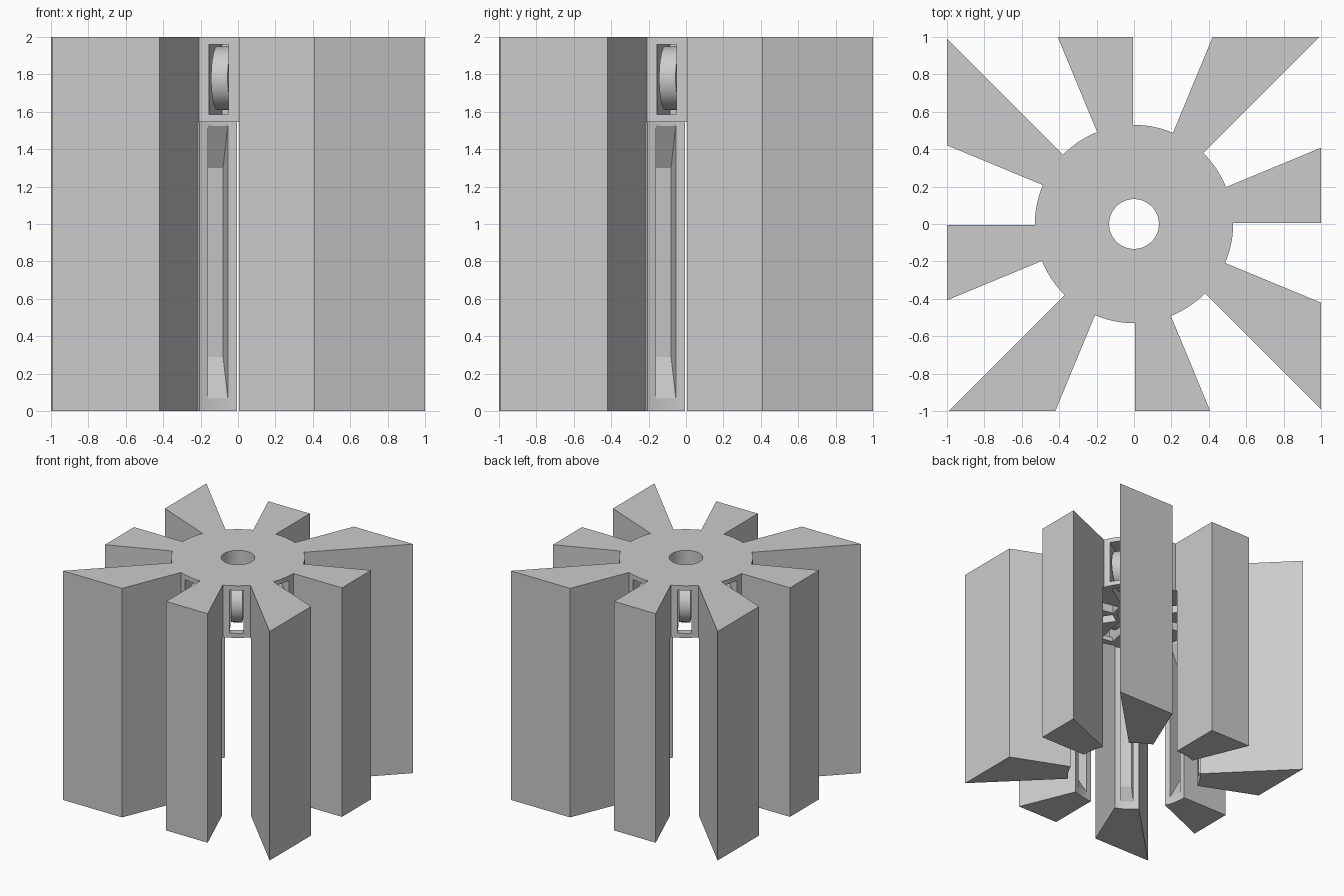
import bpy, math
from mathutils import Matrix, Vector

cube = bpy.data.objects.get("Cube")
if cube:
    bpy.data.objects.remove(cube, do_unlink=True)

GREY = (0.6, 0.6, 0.6, 1)
HUB_R, BORE_R, CORE_R, HUB_Z = 0.53, 0.133, 0.55, 1.545
GAP = 0.006

grey = bpy.data.materials.new("plain grey")
grey.use_nodes = True
grey.diffuse_color = GREY
grey.node_tree.nodes["Principled BSDF"].inputs["Base Color"].default_value = GREY


def prism(name, outline, vec, matrix=Matrix()):
    """Extrude a closed 3D outline along vec."""
    pts = [Vector(p) for p in outline]
    n = len(pts)
    verts = [matrix @ p for p in pts] + [matrix @ (p + Vector(vec)) for p in pts]
    faces = [list(range(n))[::-1], list(range(n, 2 * n))]
    faces += [[i, (i + 1) % n, n + (i + 1) % n, n + i] for i in range(n)]
    mesh = bpy.data.meshes.new(name)
    mesh.from_pydata([tuple(v) for v in verts], [], faces)
    mesh.materials.append(grey)
    obj = bpy.data.objects.new(name, mesh)
    bpy.context.collection.objects.link(obj)
    # Make normals point outward
    import bmesh
    bm = bmesh.new()
    bm.from_mesh(mesh)
    bmesh.ops.recalc_face_normals(bm, faces=bm.faces)
    bm.to_mesh(mesh)
    bm.free()
    return obj


def circle(r, z, n=96):
    return [(r * math.cos(2 * math.pi * i / n), r * math.sin(2 * math.pi * i / n), z)
            for i in range(n)]


def turn(deg):
    return Matrix.Rotation(math.radians(deg), 4, 'Z')


def radial_slot(name, profile, width, deg):
    """Profile in (radius, height), centred across the given direction."""
    return prism(name, [(r, -width / 2, z) for r, z in profile], (0, width, 0), turn(deg))


def gap_outline(half=math.radians(11.25), steps=10):
    """Sector between two legs, bounded inside by the round hub."""
    def on_edge(r, side):
        a = half + math.asin(GAP / r)
        return (r * math.cos(a), side * r * math.sin(a), -0.1)
    a = half + math.asin(GAP / HUB_R)
    arc = [(HUB_R * math.cos(t), HUB_R * math.sin(t), -0.1)
           for t in (a - 2 * a * i / steps for i in range(steps + 1))]
    return arc + [on_edge(2, -1), on_edge(2, 1)]


# Solid block
body = prism("slotted_body", [(-1, -1, 0), (1, -1, 0), (1, 1, 0), (-1, 1, 0)], (0, 0, 2))

# Cutters: open core under the hub, central bore, gaps, wheel wells, leg grooves
cutters = [prism("core_cutter", circle(CORE_R, -0.1), (0, 0, HUB_Z + 0.1)),
           prism("bore_cutter", circle(BORE_R, 1), (0, 0, 2))]
well = [(0.17, 1.4), (0.47, 1.4), (0.47, 1.585), (0.7, 1.585), (0.7, 1.96), (0.17, 1.96)]
groove = [(0.5, 0.02), (0.54, 0.055), (0.68, 0.29), (0.68, 1.3), (0.54, 1.54), (0.5, 1.54)]
for k in range(8):
    mid = 45 * k
    cutters.append(prism("gap_cutter", gap_outline(), (0, 0, 2.2), turn(mid + 33.75)))
    cutters.append(radial_slot("well_cutter", well, 0.108, mid + 33.75))
    cutters.append(radial_slot("groove_cutter", groove, 0.107, mid + 11.25))

for c in cutters:
    c.hide_render = True
    mod = body.modifiers.new(c.name, 'BOOLEAN')
    mod.operation = 'DIFFERENCE'
    mod.solver = 'EXACT'
    mod.object = c
bpy.context.view_layer.update()
cut_mesh = bpy.data.meshes.new_from_object(
    body.evaluated_get(bpy.context.evaluated_depsgraph_get()))
body.modifiers.clear()
body.data = cut_mesh
for c in cutters:
    bpy.data.objects.remove(c, do_unlink=True)

# Wheels inside the hub windows
wheels = []
for k in range(8):
    rim = [(0.34 + 0.17 * math.cos(t), -0.045, 1.78 + 0.17 * math.sin(t))
           for t in (2 * math.pi * i / 48 for i in range(48))]
    wheels.append(prism("hub_wheel", rim, (0, 0.09, 0), turn(45 * k + 33.75)))

# Smooth the round surfaces, keep edges crisp
bpy.ops.object.select_all(action='DESELECT')
for obj in [body] + wheels:
    obj.select_set(True)
bpy.context.view_layer.objects.active = body
bpy.ops.object.shade_smooth_by_angle(angle=math.radians(20))
